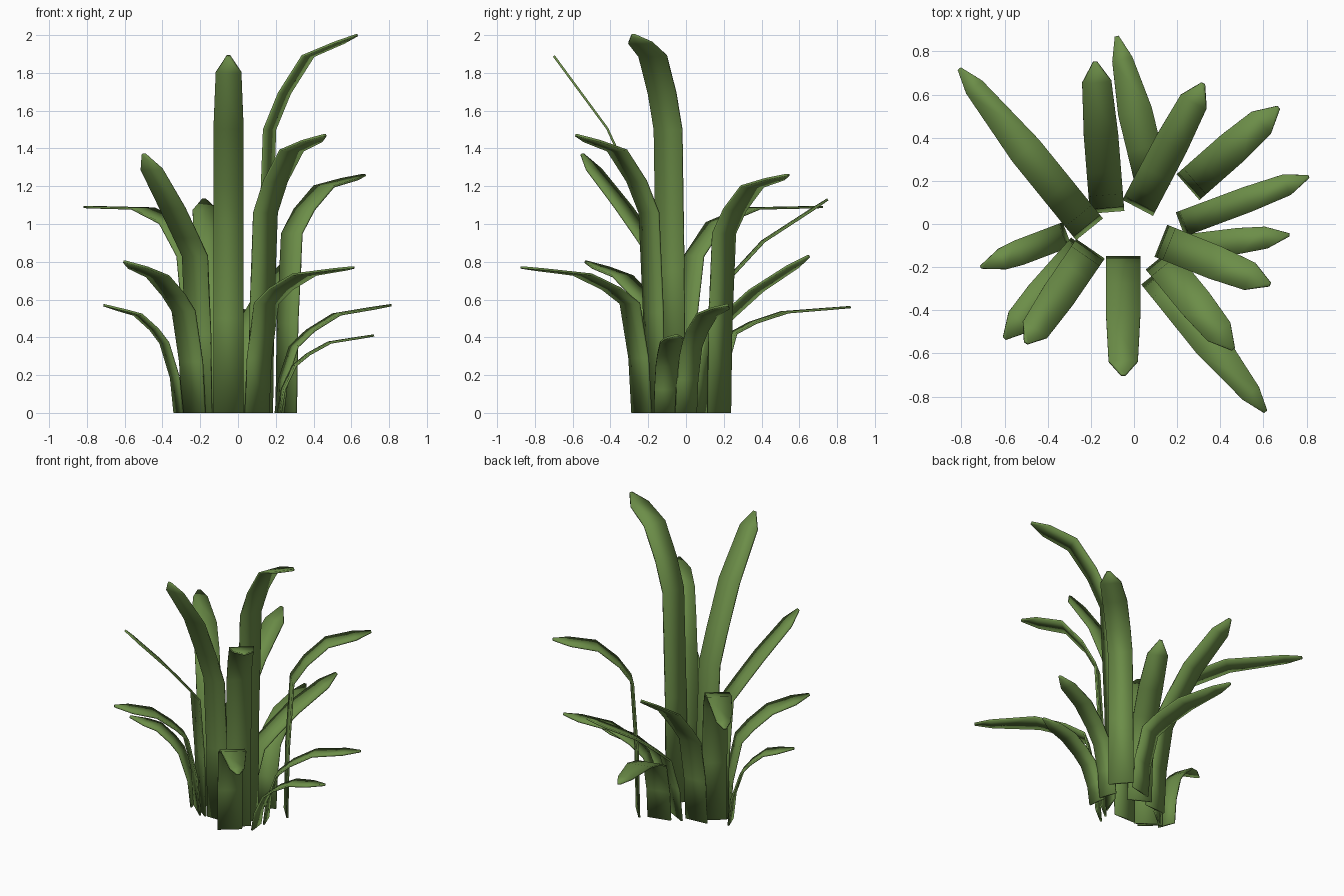
import bpy, bmesh
from mathutils import Vector

if "Cube" in bpy.data.objects:
    bpy.data.objects.remove(bpy.data.objects["Cube"])

green = bpy.data.materials.new("leaf green")
green.diffuse_color = (0.15, 0.27, 0.065, 1)
green.use_nodes = True
green.node_tree.nodes["Principled BSDF"].inputs["Base Color"].default_value = green.diffuse_color

# name: base x, y, tip x, y, z, elbow height, bend strength (1 = straight above the elbow)
blades = {
    "left_back_blade": (-.21, -.02, -.81, .72, 1.09, .83, 6),
    "left_front_blade": (-.205, -.12, -.5, -.55, 1.37, .83, 1.1),
    "left_front_low_blade": (-.235, -.12, -.6, -.53, .8, .54, 2.1),
    "left_low_blade": (-.315, -.05, -.71, -.2, .57, .37, 2.4),
    "front_tall_blade": (-.05, -.155, -.05, -.7, 1.89, 1.0, 1.45),
    "right_front_low_blade": (.1, -.235, .61, -.87, .77, .58, 2.8),
    "right_front_blade": (.12, -.165, .46, -.58, 1.47, 1.06, 2.8),
    "right_tall_blade": (.13, -.08, .63, -.28, 2, 1.5, 2.6),
    "right_low_blade": (.22, -.11, .72, -.05, .41, .25, 2.5),
    "right_back_low_blade": (.22, 0, .81, .22, .57, .35, 2.6),
    "right_back_blade": (.255, .175, .67, .54, 1.26, .95, 2.8),
    "back_right_blade": (.02, .08, .32, .65, .83, .44, 1.3),
    "back_blade": (-.125, .06, -.18, .75, 1.13, .6, 1.5),
    "back_low_blade": (.09, .17, -.08, .87, .56, .42, 2.8),
}


def make_blade(name, bx, by, tx, ty, tip_z, elbow_z, bend):
    """Thin flat strip, upright to its elbow, then arching outward to a point."""
    base, reach = Vector((bx, by, 0)), Vector((tx - bx, ty - by, 0))
    length, out = reach.length, reach.normalized()
    side = Vector((-out.y, out.x, 0))
    width = .12 if tip_z < .6 and length < .7 else .16
    elbow_r = .04 if tip_z > 1.2 else .08

    # profile: straight stem, then a power-law arch, straight over its last half
    profile = [(0, 0), (elbow_r / 4, elbow_z / 2)]
    for t in (0, .17, .44):
        profile.append((elbow_r + (length - elbow_r) * t,
                        elbow_z + (tip_z - elbow_z) * (1 - (1 - t) ** bend)))
    profile.append((length, tip_z))
    pts = [base + out * r + Vector((0, 0, z)) for r, z in profile]
    # shoulder just before the tip; the long arching blades taper more
    last = pts[-1] - pts[-2]
    pts.insert(-1, pts[-1] - last.normalized() * .11)
    widths = [width] * len(pts)
    widths[-2] *= .6 if length > .7 else .85
    widths[-1] *= .12

    bm = bmesh.new()
    rows = []
    for i, p in enumerate(pts):
        along = (pts[min(i + 1, len(pts) - 1)] - pts[max(i - 1, 0)]).normalized()
        half, thick = side * widths[i] / 2, along.cross(side) * .006
        rows.append([bm.verts.new(p + half * s + thick * n)
                     for s, n in ((-1, 1), (1, 1), (1, -1), (-1, -1))])
    for a, b in zip(rows, rows[1:]):
        for j in range(4):
            k = (j + 1) % 4
            bm.faces.new((a[j], a[k], b[k], b[j]))
    bm.faces.new(rows[0])
    bm.faces.new(rows[-1])
    bmesh.ops.recalc_face_normals(bm, faces=bm.faces[:])
    for f in bm.faces:
        f.smooth = True
    mesh = bpy.data.meshes.new(name)
    bm.to_mesh(mesh)
    bm.free()
    mesh.materials.append(green)
    bpy.context.collection.objects.link(bpy.data.objects.new(name, mesh))


for blade_name, spec in blades.items():
    make_blade(blade_name, *spec)
